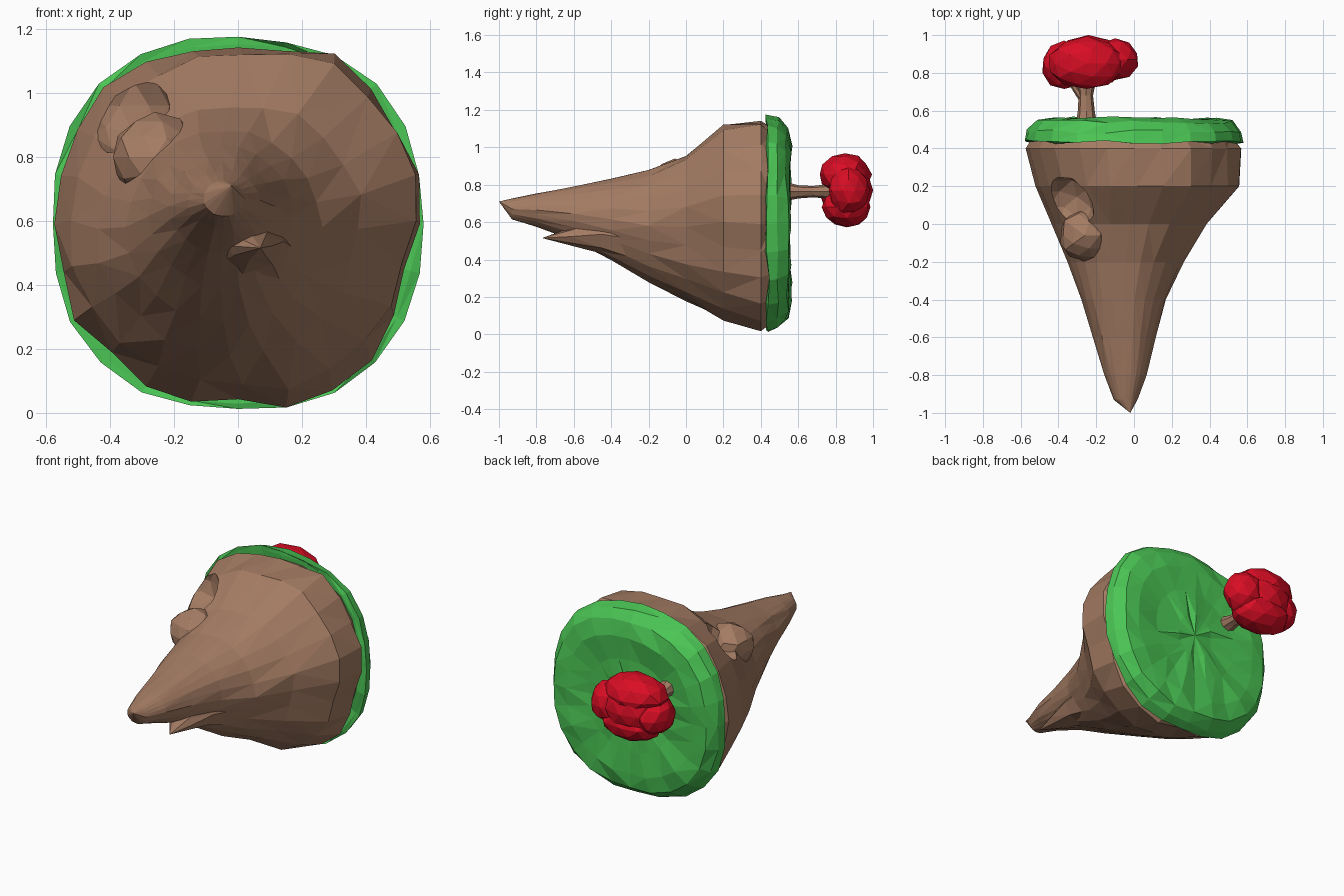
import bpy, bmesh, math, random
from mathutils import Vector

if "Cube" in bpy.data.objects:
    bpy.data.objects.remove(bpy.data.objects["Cube"])

random.seed(4)
N = 24


def material(name, rgb):
    m = bpy.data.materials.new(name)
    m.diffuse_color = (*rgb, 1)
    m.use_nodes = True
    m.node_tree.nodes["Principled BSDF"].inputs["Base Color"].default_value = m.diffuse_color
    return m


BROWN = material("earth", (0.37, 0.20, 0.125))
GREEN = material("grass", (0.07, 0.56, 0.09))
RED = material("leaves", (0.70, 0.004, 0.018))


def make_object(name, bm, mat):
    bmesh.ops.recalc_face_normals(bm, faces=bm.faces)
    me = bpy.data.meshes.new(name)
    bm.to_mesh(me)
    bm.free()
    me.materials.append(mat)
    ob = bpy.data.objects.new(name, me)
    bpy.context.collection.objects.link(ob)
    return ob


def loft(name, rings, mat, n=N, jitter=0.0, y_jitter=0.0, tip=None, cap=None):
    """Rings of (y, x0, x1, z0, z1, roundness) joined along y."""
    bm = bmesh.new()
    ridge = [1 - random.random() * jitter for _ in range(n)]
    loops = []
    for y, x0, x1, z0, z1, p in rings:
        loop = []
        for i in range(n):
            a = math.tau * i / n
            c, s = math.cos(a), math.sin(a)
            k = ridge[i] * (1 - random.random() * jitter)
            k /= (abs(c) ** p + abs(s) ** p) ** (1 / p)
            loop.append(bm.verts.new(((x0 + x1) / 2 + (x1 - x0) / 2 * c * k,
                                      y + random.uniform(-1, 1) * y_jitter,
                                      (z0 + z1) / 2 + (z1 - z0) / 2 * s * k)))
        loops.append(loop)
    for a, b in zip(loops, loops[1:]):
        for i in range(n):
            j = (i + 1) % n
            bm.faces.new((a[i], a[j], b[j], b[i]))
    for loop, point in ((loops[0], cap), (loops[-1], tip)):
        if point:
            v = bm.verts.new(point)
            for i in range(n):
                bm.faces.new((loop[i], loop[(i + 1) % n], v))
        else:
            bm.faces.new(loop)
    bmesh.ops.triangulate(bm, faces=bm.faces)
    return make_object(name, bm, mat)


def blob(name, centre, radii, mat, jitter=0.06, sub=2):
    bm = bmesh.new()
    bmesh.ops.create_icosphere(bm, subdivisions=sub, radius=1)
    for v in bm.verts:
        k = 1 + random.uniform(-jitter, jitter)
        v.co = Vector([c + r * q * k for c, r, q in zip(centre, radii, v.co)])
    return make_object(name, bm, mat)


# tapering rock, lying with its point towards the front
rock = loft("rock", [
    (0.46, -0.54, 0.54, 0.04, 1.14, 2.4),
    (0.40, -0.58, 0.58, 0.00, 1.18, 2.4),
    (0.20, -0.54, 0.57, 0.05, 1.15, 2.3),
    (0.00, -0.45, 0.40, 0.16, 0.99, 2.1),
    (-0.20, -0.36, 0.27, 0.26, 0.90, 2.0),
    (-0.40, -0.29, 0.18, 0.38, 0.85, 2.0),
    (-0.60, -0.22, 0.12, 0.49, 0.80, 2.0),
    (-0.80, -0.16, 0.07, 0.57, 0.76, 2.0),
    (-0.93, -0.11, 0.02, 0.61, 0.73, 2.0),
], BROWN, jitter=0.05, tip=(-0.02, -1.0, 0.71), cap=(0, 0.46, 0.59))

# small second spike under the point
loft("lower_spike", [
    (-0.15, -0.18, 0.22, 0.30, 0.68, 2),
    (-0.45, -0.12, 0.15, 0.43, 0.64, 2),
    (-0.62, -0.04, 0.11, 0.475, 0.57, 2),
], BROWN, n=8, jitter=0.04, tip=(0.07, -0.77, 0.515))

# hollow scooped out of the upper left flank
scoop = blob("scoop_cutter", (-0.37, 0.09, 0.96), (0.16, 0.17, 0.16), BROWN, 0.04)
scoop.hide_render = True
scoop.hide_set(True)
cut = rock.modifiers.new("hollow", "BOOLEAN")
cut.operation = "DIFFERENCE"
cut.object = scoop
cut.solver = "EXACT"

# ledge jutting out below the hollow
blob("rock_ledge", (-0.26, -0.06, 0.80), (0.14, 0.14, 0.13), BROWN, 0.08)

# grass cap with a ragged lower edge and uneven top
loft("grass", [
    (0.435, -0.56, 0.56, 0.02, 1.16, 2.4),
    (0.435, -0.585, 0.585, 0.0, 1.18, 2.4),
    (0.49, -0.575, 0.575, 0.02, 1.165, 2.4),
    (0.54, -0.53, 0.53, 0.07, 1.11, 2.4),
    (0.558, -0.44, 0.44, 0.16, 1.02, 2.3),
    (0.55, -0.29, 0.29, 0.30, 0.88, 2.1),
    (0.55, -0.13, 0.13, 0.46, 0.72, 2),
], GREEN, jitter=0.015, y_jitter=0.012, tip=(0, 0.55, 0.59), cap=(0, 0.47, 0.59))

# tree trunk
loft("trunk", [
    (0.53, -0.31, -0.195, 0.71, 0.82, 2),
    (0.60, -0.30, -0.205, 0.725, 0.80, 2),
    (0.68, -0.295, -0.215, 0.73, 0.795, 2),
    (0.80, -0.31, -0.19, 0.72, 0.81, 2),
], BROWN, n=8, jitter=0.06)
loft("branch", [
    (0.66, -0.295, -0.25, 0.74, 0.78, 2),
    (0.74, -0.345, -0.31, 0.75, 0.78, 2),
], BROWN, n=6)

# clustered leaf clumps
for name, c, r in (
    ("leaves_upper", (-0.25, 0.85, 0.855), (0.20, 0.14, 0.115)),
    ("leaves_lower", (-0.23, 0.86, 0.68), (0.19, 0.13, 0.11)),
    ("leaves_centre", (-0.24, 0.88, 0.77), (0.19, 0.12, 0.13)),
    ("leaves_left", (-0.37, 0.84, 0.75), (0.12, 0.125, 0.12)),
    ("leaves_right", (-0.10, 0.87, 0.77), (0.125, 0.11, 0.13)),
):
    blob(name, c, r, RED, 0.05)
